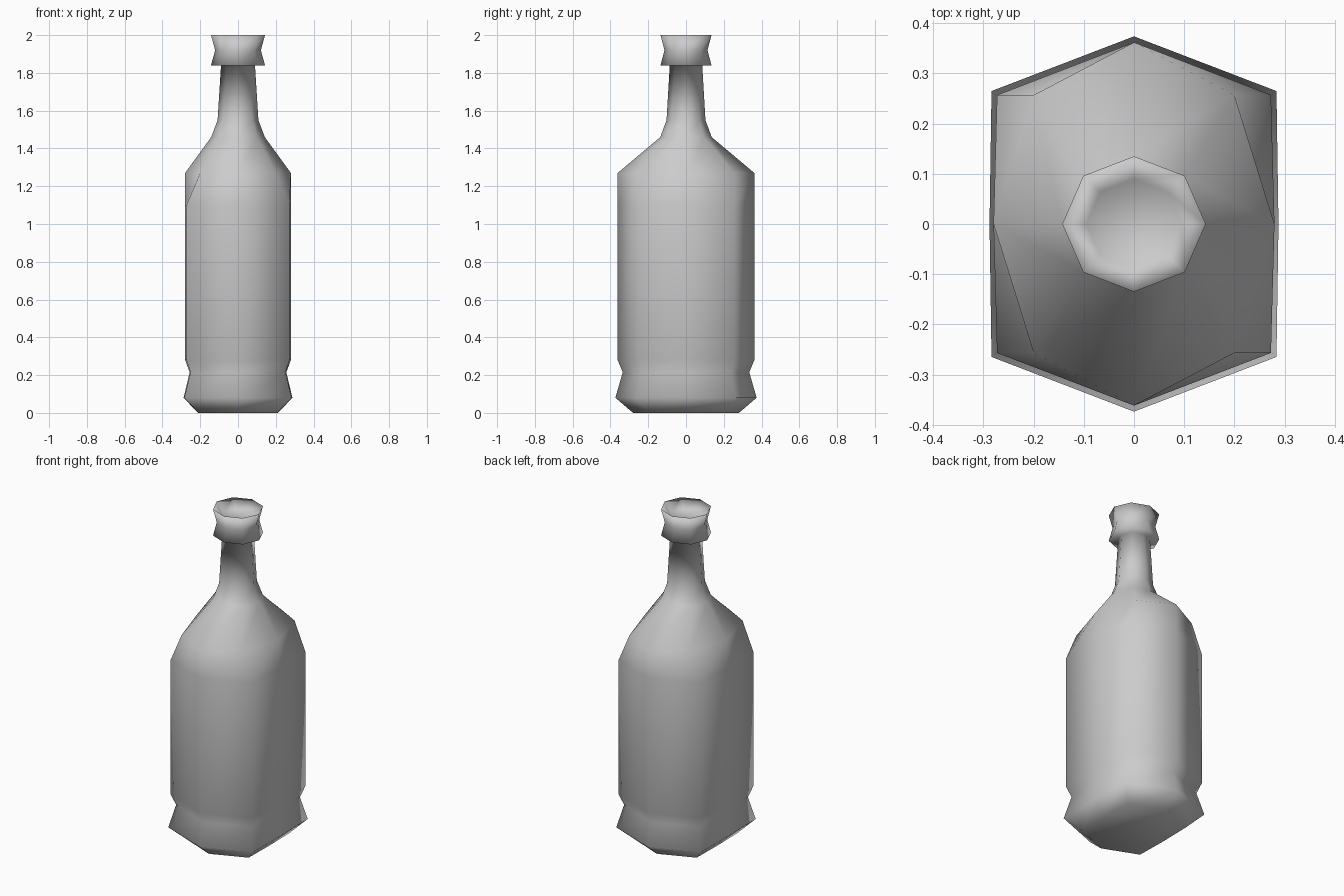
import bpy, bmesh

# Each ring: height, side x, corner x, corner y, front/back y
BOTTLE = [
    (0.00, 0.212, 0.208, 0.195, 0.28),    # base
    (0.08, 0.288, 0.284, 0.265, 0.374),   # foot flare
    (0.215, 0.256, 0.251, 0.237, 0.335),  # groove
    (0.28, 0.28, 0.273, 0.257, 0.362),    # body bottom
    (1.10, 0.28, 0.273, 0.257, 0.362),    # body top
    (1.27, 0.28, 0.20, 0.257, 0.362),     # cut shoulder corners
    (1.46, 0.142, 0.10, 0.096, 0.136),    # shoulder top
    (1.55, 0.108, 0.076, 0.073, 0.103),   # neck bottom
    (1.84, 0.09, 0.064, 0.061, 0.086),    # neck top
    (1.84, 0.143, 0.101, 0.096, 0.135),   # lip underside
    (1.92, 0.121, 0.086, 0.081, 0.114),   # lip waist
    (2.00, 0.143, 0.101, 0.096, 0.135),   # lip rim
    (1.95, 0.095, 0.067, 0.064, 0.09),    # dished mouth
]


def loft(name, rings):
    bm = bmesh.new()
    loops = []
    for z, sx, cx, cy, fy in rings:
        pts = [(sx, 0), (cx, cy), (0, fy), (-cx, cy),
               (-sx, 0), (-cx, -cy), (0, -fy), (cx, -cy)]
        loops.append([bm.verts.new((x, y, z)) for x, y in pts])
    for a, b in zip(loops, loops[1:]):
        for i in range(8):
            j = (i + 1) % 8
            bm.faces.new((a[i], a[j], b[j], b[i]))
    bm.faces.new(loops[0][::-1])
    bm.faces.new(loops[-1])
    for f in bm.faces:
        f.smooth = True
    mesh = bpy.data.meshes.new(name)
    bm.to_mesh(mesh)
    bm.free()
    obj = bpy.data.objects.new(name, mesh)
    bpy.context.collection.objects.link(obj)
    return obj


loft("bottle", BOTTLE)
